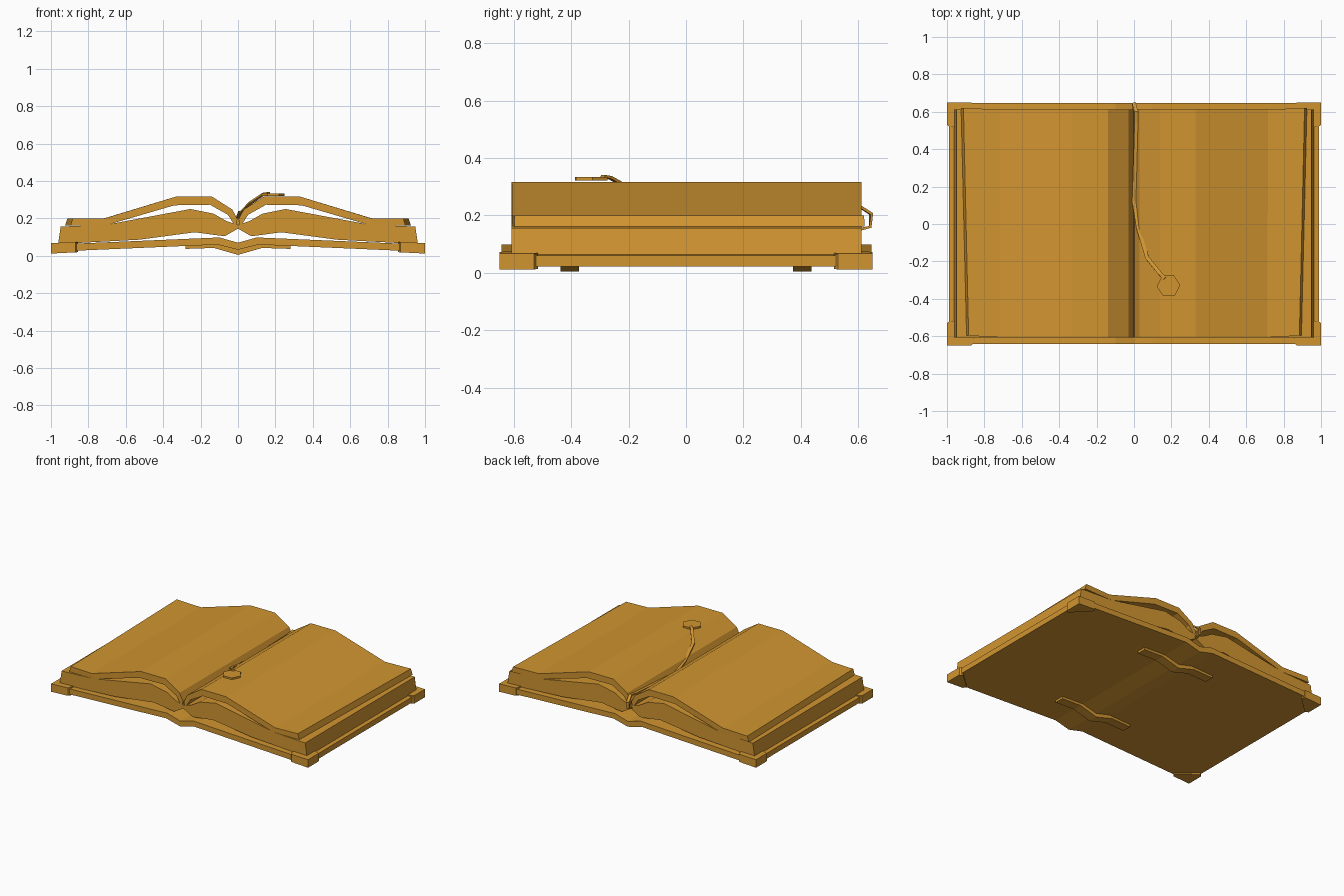
import bpy, bmesh, math
from mathutils import Vector

cube = bpy.data.objects.get("Cube")
if cube:
    bpy.data.objects.remove(cube, do_unlink=True)

amber = bpy.data.materials.new("amber")
amber.use_nodes = True
COLOUR = (0.64, 0.30, 0.03, 1)
amber.diffuse_color = COLOUR
amber.node_tree.nodes["Principled BSDF"].inputs["Base Color"].default_value = COLOUR


def finish(name, bm):
    bmesh.ops.recalc_face_normals(bm, faces=bm.faces)
    mesh = bpy.data.meshes.new(name)
    bm.to_mesh(mesh)
    bm.free()
    mesh.materials.append(amber)
    obj = bpy.data.objects.new(name, mesh)
    bpy.context.collection.objects.link(obj)
    return obj


def loft(name, rings):
    """Skin matching rings of points and cap both ends."""
    bm = bmesh.new()
    rows = [[bm.verts.new(p) for p in ring] for ring in rings]
    n = len(rows[0])
    for a, b in zip(rows, rows[1:]):
        for i in range(n):
            j = (i + 1) % n
            bm.faces.new((a[i], a[j], b[j], b[i]))
    bm.faces.new(rows[0])
    bm.faces.new(rows[-1])
    return finish(name, bm)


def sheet(name, sections, y0, y1, side=1, skew=0):
    """Bent slab: sections are (top x, top z, bottom x, bottom z)."""
    rings = []
    for tx, tz, bx, bz in sections:
        ring = []
        for x, z, y in ((tx, tz, y0), (tx, tz, y1), (bx, bz, y1), (bx, bz, y0)):
            # outer edge of a skewed sheet fans slightly backwards
            w = skew * max(0, abs(x) - 0.7) / 0.2
            ring.append((side * (x + (w if y > 0 else -w)), y + w * 0.7, z))
        rings.append(ring)
    return loft(name, rings)


# cross-sections, spine to outer edge
lower = [(0, 0.165, 0, 0.145), (0.06, 0.185, 0.07, 0.105), (0.13, 0.225, 0.1, 0.108),
         (0.255, 0.25, 0.23, 0.126), (0.7, 0.167, 0.53, 0.086), (0.948, 0.156, 0.962, 0.063)]
upper = [(0.003, 0.195, 0.012, 0.155), (0.03, 0.247, 0.055, 0.22), (0.14, 0.317, 0.15, 0.273),
         (0.33, 0.317, 0.34, 0.27), (0.715, 0.2, 0.7, 0.165), (0.898, 0.2, 0.91, 0.161)]
half_cover = [(0, 0.07, 0, 0.032), (0.1, 0.098, 0.11, 0.06), (0.99, 0.06, 0.99, 0.022)]
half_strap = [(0, 0.036, 0, 0.005), (0.12, 0.062, 0.13, 0.042), (0.28, 0.056, 0.28, 0.037)]


def mirrored(half):
    return [(-a, b, -c, d) for a, b, c, d in reversed(half[1:])] + half


sheet("cover", mirrored(half_cover), -0.642, 0.647)
for label, y in (("front", -0.405), ("back", 0.405)):
    sheet(label + "_spine_strap", mirrored(half_strap), y - 0.033, y + 0.033)

for label, side in (("left", 1), ("right", -1)):
    sheet(label + "_lower_pages", lower, -0.607, 0.611, side)
    sheet(label + "_upper_pages", upper, -0.607, 0.611, side, 0.014)
    # corner guards
    outline = [(1, 0.65), (0.87, 0.65), (0.855, 0.63), (0.98, 0.515), (1, 0.53)]
    for end, ys in (("front", -1), ("back", 1)):
        rings = []
        for base in (0.012, 0.064):
            rings.append([(side * x, ys * y, base + (1 - x) * 0.05) for x, y in outline])
        loft(label + "_" + end + "_corner_guard", rings)
        # wrap of the guard over the top of the cover edge
        wrap = [(1, 0.65), (0.87, 0.65), (0.855, 0.6), (0.96, 0.6), (0.96, 0.515), (1, 0.53)]
        loft(label + "_" + end + "_corner_wrap",
             [[(side * x, ys * y, z + (1 - x) * 0.04) for x, y in wrap] for z in (0.058, 0.068)])

# bookmark ribbon, looping over the back edge and out onto the left page
path = [(0.0, 0.6, 0.15), (0.0, 0.642, 0.16), (0.0, 0.645, 0.205), (0.012, 0.6, 0.235),
        (0.013, 0.54, 0.225), (0.0, 0.12, 0.205), (0.022, -0.02, 0.235), (0.07, -0.18, 0.285),
        (0.14, -0.265, 0.332), (0.165, -0.29, 0.336)]
pts = [Vector(p) for p in path]
rings = []
for i, p in enumerate(pts):
    run = (pts[min(i + 1, len(pts) - 1)] - pts[max(i - 1, 0)]).normalized()
    across = Vector((-run.y, run.x, 0))
    across = across.normalized() if across.length > 0.3 else Vector((1, 0, 0))
    if across.x < 0:
        across = -across
    up = run.cross(across).normalized() * 0.005
    across = across * 0.01
    rings.append([p + across + up, p - across + up, p - across - up, p + across - up])
loft("bookmark_ribbon", rings)

# six-sided bookmark charm
rings = []
for z in (0.321, 0.333):
    rings.append([(0.185 + 0.063 * math.cos(k * math.pi / 3 + 0.06),
                   -0.33 + 0.063 * math.sin(k * math.pi / 3 + 0.06), z) for k in range(6)])
loft("bookmark_charm", rings)
